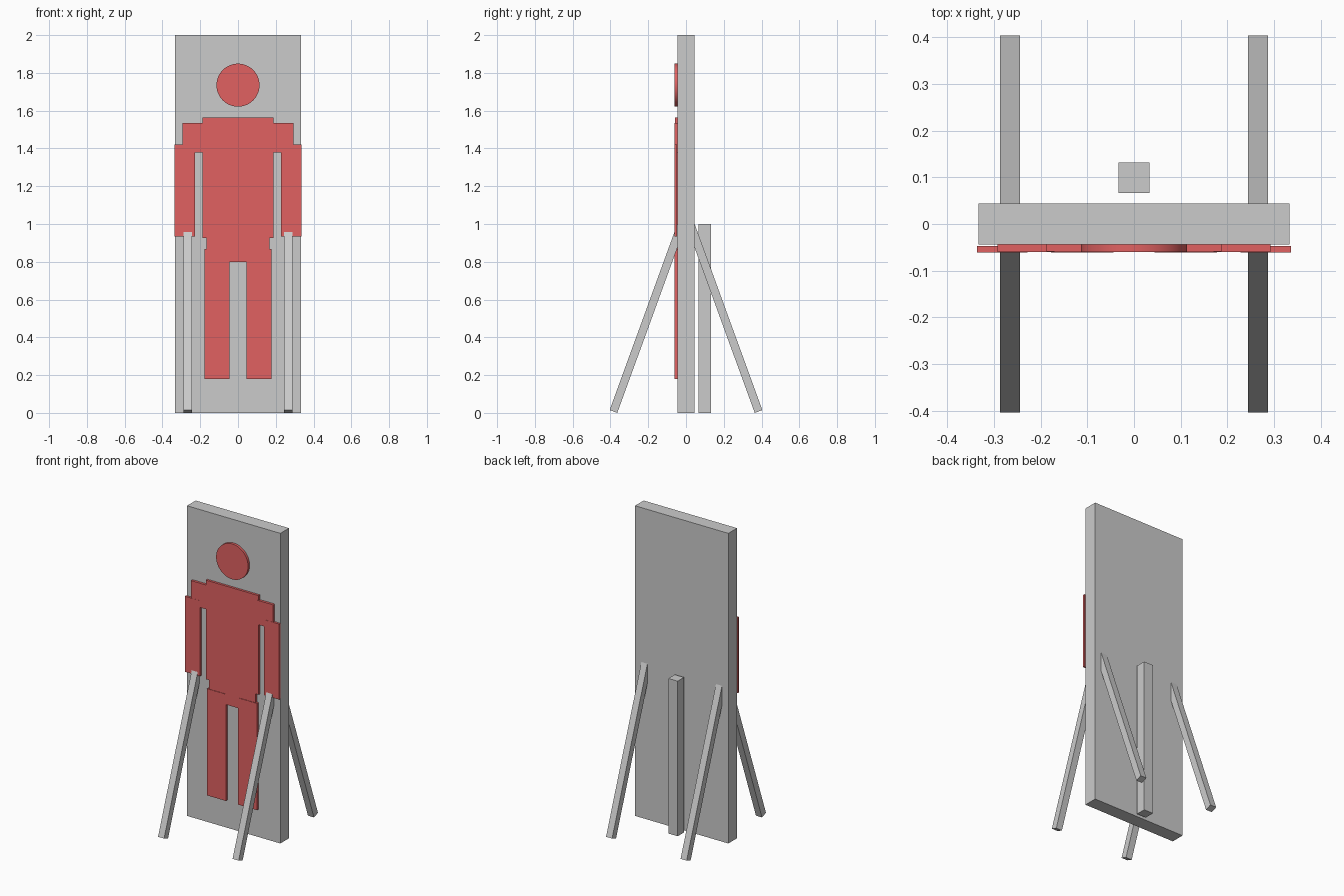
import bpy
import math

if "Cube" in bpy.data.objects:
    bpy.data.objects.remove(bpy.data.objects["Cube"])

red = bpy.data.materials.new("target_red")
red.diffuse_color = (0.75, 0.12, 0.12, 1)
red.use_nodes = True
red.node_tree.nodes["Principled BSDF"].inputs["Base Color"].default_value = red.diffuse_color


def box(name, x0, x1, y0, y1, z0, z1, mat=None):
    bpy.ops.mesh.primitive_cube_add(
        size=1, location=((x0 + x1) / 2, (y0 + y1) / 2, (z0 + z1) / 2))
    ob = bpy.context.object
    ob.name = name
    ob.scale = (x1 - x0, y1 - y0, z1 - z0)
    bpy.ops.object.transform_apply(location=False, rotation=False, scale=True)
    if mat:
        ob.data.materials.append(mat)
    return ob


def pair(name, x0, x1, *rest):
    box("left_" + name, -x1, -x0, *rest)
    box("right_" + name, x0, x1, *rest)


# Backing board and rear post
box("board", -0.333, 0.333, -0.044, 0.044, 0, 2)
box("rear_post", -0.033, 0.033, 0.067, 0.132, 0, 1)

# Four splayed struts, upper ends buried in the board
TILT, LENGTH, WIDTH = math.radians(20), 1.08, 0.043
for side in (-1, 1):
    for depth in (-1, 1):
        strut = box(("back" if depth > 0 else "front") + "_strut",
                    -WIDTH / 2, WIDTH / 2, -WIDTH / 2, WIDTH / 2,
                    -LENGTH / 2, LENGTH / 2)
        strut.rotation_euler.x = depth * TILT
        strut.location = (side * 0.266,
                          depth * (0.384 - LENGTH / 2 * math.sin(TILT)),
                          0.0075 + LENGTH / 2 * math.cos(TILT))

# Flat figure: torso, hips, shoulders, arms, legs
box("torso", -0.188, 0.188, -0.059, -0.043, 0.926, 1.565, red)
box("hips", -0.167, 0.167, -0.058, -0.043, 0.80, 0.95, red)
pair("shoulder", 0.17, 0.293, -0.060, -0.043, 1.378, 1.534, red)
pair("arm", 0.228, 0.337, -0.061, -0.047, 0.935, 1.422, red)
pair("figure_leg", 0.044, 0.178, -0.061, -0.043, 0.18, 0.868, red)

# Round head disc
bpy.ops.mesh.primitive_cylinder_add(
    vertices=48, radius=0.114, depth=0.017, location=(0, -0.0515, 1.735),
    rotation=(math.pi / 2, 0, 0))
head = bpy.context.object
head.name = "head"
head.data.materials.append(red)
bpy.ops.object.shade_smooth_by_angle()
